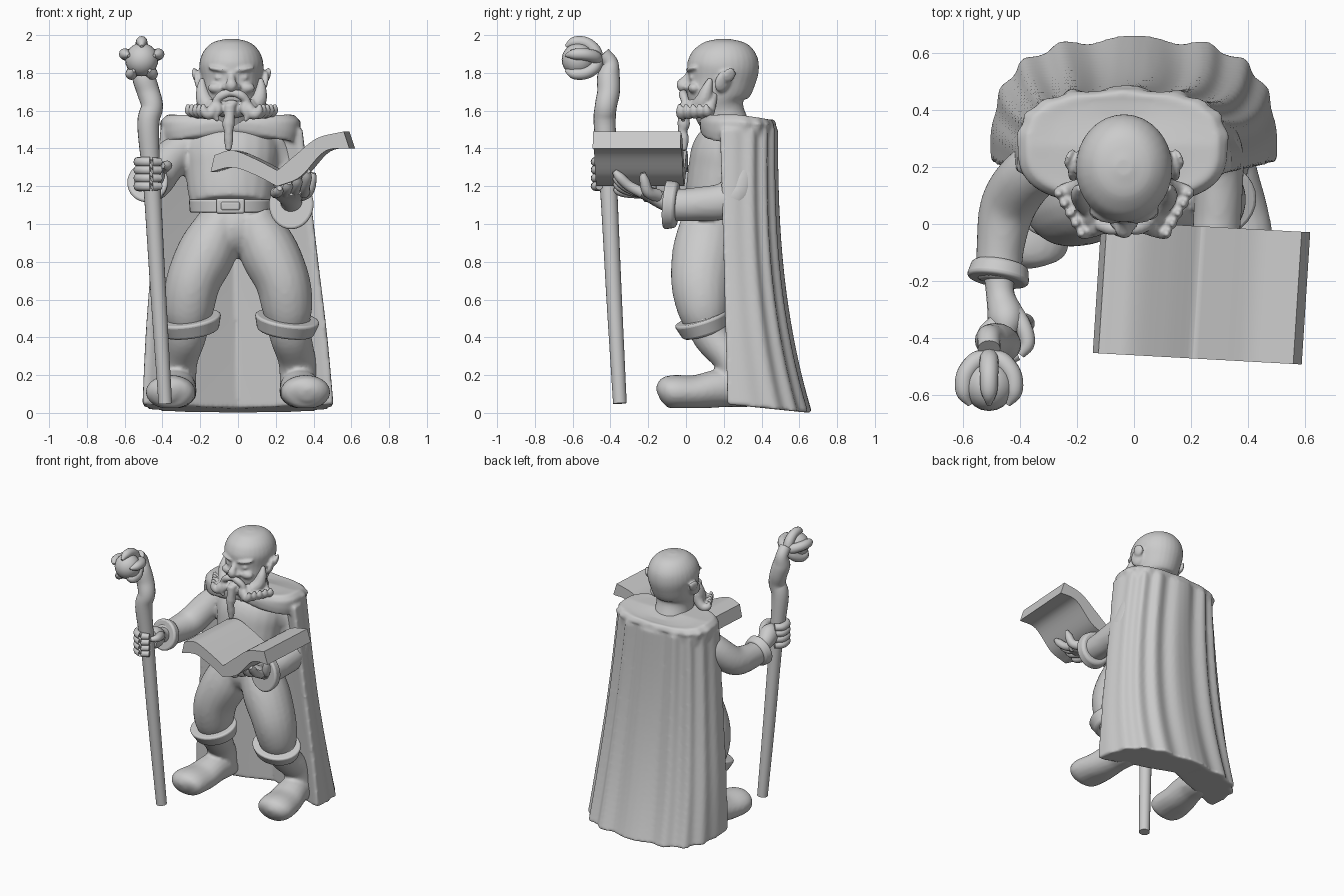
import bpy, bmesh, math
from mathutils import Vector, Matrix, Euler

cube = bpy.data.objects.get("Cube")
if cube:
    bpy.data.objects.remove(cube)

stone = bpy.data.materials.new("light grey")
stone.use_nodes = True
grey = (0.6, 0.6, 0.6, 1)
stone.diffuse_color = grey
stone.node_tree.nodes["Principled BSDF"].inputs["Base Color"].default_value = grey


def finish(name, bm, voxel=0, soften=4, bevel=0):
    """Turn a bmesh into an object; voxel fuses overlapping volumes."""
    bmesh.ops.recalc_face_normals(bm, faces=bm.faces)
    mesh = bpy.data.meshes.new(name)
    bm.to_mesh(mesh)
    bm.free()
    mesh.polygons.foreach_set("use_smooth", [True] * len(mesh.polygons))
    mesh.set_sharp_from_angle(angle=math.radians(50))
    mesh.materials.append(stone)
    obj = bpy.data.objects.new(name, mesh)
    bpy.context.collection.objects.link(obj)
    if voxel:
        fuse = obj.modifiers.new("fuse", "REMESH")
        fuse.mode, fuse.voxel_size, fuse.use_smooth_shade = "VOXEL", voxel, True
        relax = obj.modifiers.new("relax", "SMOOTH")
        relax.factor, relax.iterations = 0.5, soften
    if bevel:
        edge = obj.modifiers.new("bevel", "BEVEL")
        edge.width, edge.segments = bevel, 3


def spline(points, steps):
    """Catmull-Rom interpolation of point tuples."""
    pts = [Vector(p) for p in points]
    pts = [pts[0] * 2 - pts[1]] + pts + [pts[-1] * 2 - pts[-2]]
    out = []
    for a, b, c, d in zip(pts, pts[1:], pts[2:], pts[3:]):
        for k in range(steps):
            t = k / steps
            out.append((b * 2 + (c - a) * t + (a * 2 - b * 5 + c * 4 - d) * t ** 2
                        + (b * 3 - a - c * 3 + d) * t ** 3) / 2)
    return out + [pts[-2]]


def bridge(bm, rings):
    for low, high in zip(rings, rings[1:]):
        for i in range(len(low)):
            j = (i + 1) % len(low)
            bm.faces.new((low[i], low[j], high[j], high[i]))


def loft(bm, points, steps=5, sides=20):
    """Tube through (x, y, z, side radius, other radius) points."""
    path = spline(points, steps)
    rings = []
    for i, p in enumerate(path):
        centre = Vector(p[:3])
        ahead = Vector(path[min(i + 1, len(path) - 1)][:3])
        behind = Vector(path[max(i - 1, 0)][:3])
        t = (ahead - behind).normalized()
        u = Vector((1, 0, 0))
        u = (u - t * u.dot(t)).normalized()
        v = t.cross(u)
        ring = []
        for k in range(sides):
            a = math.tau * k / sides
            ring.append(bm.verts.new(centre + u * math.cos(a) * max(p[3], 0.003)
                                     + v * math.sin(a) * max(p[4], 0.003)))
        rings.append(ring)
    bridge(bm, rings)
    bm.faces.new(rings[0])
    bm.faces.new(rings[-1])


def rope(bm, points, radii, sides=12):
    """Round tube with one radius per point."""
    loft(bm, [(*p, r, r) for p, r in zip(points, radii)], sides=sides)


def ball(bm, loc, size, rot=(0, 0, 0)):
    m = Matrix.LocRotScale(Vector(loc), Euler(rot), Vector(size))
    bmesh.ops.create_uvsphere(bm, u_segments=20, v_segments=12, radius=1, matrix=m)


def flip(points, s):
    return [(p[0] * s, *p[1:]) for p in points]


# Body: torso, hips, trousers and sleeves fused into one skin
body = bmesh.new()
X = -0.04
loft(body, [(X, .14, 1.1, .21, .15), (X, .16, 1.16, .225, .165), (X, .19, 1.28, .24, .18),
            (X, .21, 1.38, .25, .18), (X, .24, 1.47, .23, .15), (X, .24, 1.54, .13, .12)])
ball(body, (-.03, .13, .98), (.2, .16, .16))
for s in (1, -1):
    loft(body, flip([(.08, .13, 1.03, .12, .15), (.16, .1, .86, .155, .17),
                     (.235, .08, .7, .145, .16), (.26, .09, .56, .135, .14),
                     (.26, .11, .46, .11, .11)], s))
loft(body, [(-.24, .25, 1.44, .09, .1), (-.36, .18, 1.34, .1, .1), (-.44, .07, 1.23, .1, .1),
            (-.47, -.08, 1.21, .085, .09), (-.475, -.2, 1.22, .08, .08)])
loft(body, [(.16, .27, 1.43, .09, .1), (.25, .3, 1.31, .09, .09), (.295, .25, 1.14, .09, .1),
            (.295, .06, 1.105, .085, .09), (.285, -.08, 1.1, .085, .085)])
finish("body", body, voxel=.014, soften=6)

# Belt and buckle
bm = bmesh.new()
loft(bm, [(X, .14, 1.06, .215, .168), (X, .14, 1.13, .22, .172)], steps=1, sides=40)
finish("belt", bm, bevel=.01)
for name, size, y in (("buckle", (.15, .03, .08), -.03), ("buckle_plate", (.1, .02, .045), -.043)):
    bm = bmesh.new()
    bmesh.ops.create_cube(bm, size=1, matrix=Matrix.LocRotScale(Vector((X, y, 1.095)), None, Vector(size)))
    finish(name, bm, bevel=.012)

# Boots with slanted shins, and turned-down cuffs
for side, s in (("left", 1), ("right", -1)):
    bm = bmesh.new()
    loft(bm, flip([(.265, .1, .5, .12, .11), (.28, .14, .4, .11, .1), (.31, .23, .29, .1, .09),
                   (.32, .27, .2, .1, .1), (.32, .27, .08, .1, .1)], s))
    loft(bm, flip([(.315, .38, .1, .03, .03), (.315, .34, .1, .09, .07), (.325, .2, .13, .105, .1),
                   (.345, .05, .11, .125, .09), (.36, -.07, .11, .13, .09),
                   (.365, -.12, .1, .1, .075), (.365, -.145, .09, .03, .03)], s))
    for v in bm.verts:
        v.co.z = max(v.co.z, .025)
    finish(side + "_boot", bm, voxel=.012)
    bm = bmesh.new()
    loft(bm, flip([(.25, .105, .425, .15, .125), (.262, .08, .505, .175, .15)], s), steps=1, sides=32)
    finish(side + "_boot_cuff", bm, bevel=.015)

# Sleeve cuffs
for name, ends in (("right_sleeve_cuff", [(-.47, -.14, 1.21, .1, .1), (-.48, -.2, 1.225, .112, .112)]),
                   ("left_sleeve_cuff", [(.29, -.045, 1.1, .11, .12), (.28, -.11, 1.105, .122, .135)])):
    bm = bmesh.new()
    loft(bm, ends, steps=1, sides=32)
    finish(name, bm, bevel=.015)


# Cape: folded back, wedge-shaped inside, fused with the shoulder mantle
def bulge(v, power):
    return math.copysign(abs(v) ** power, v)


bm = bmesh.new()
columns, rows, rings = 72, 28, []
widths = spline([(.505, 0), (.48, 0), (.445, 0), (.41, 0), (.375, 0)], 7)
for r in range(rows + 1):
    h = r / rows
    width, cx, front = widths[r][0], -.035 * h, .22 - .04 * h
    depth = .475 + .18 * (1 - h) ** 2.5 - front
    ring = []
    for inner in (0, 1):
        for i in range(columns + 1):
            t = math.pi * i / columns
            c, d = bulge(math.cos(t), .68), bulge(max(math.sin(t), 0), .68)
            fold = .013 * math.sin(17 * t + math.sin(3 * h)) * d
            x, y = (width + fold) * c, (depth + fold) * d
            if inner:
                c = -math.cos(t)
                x, y = (width - .03) * c, .2 * (1 - abs(c))
            z = .045 * max(0, 1 - y / depth)
            ring.append(bm.verts.new((cx + x, front + y, z + (1.5 - z) * h)))
    rings.append(ring)
bridge(bm, rings)
last = 2 * columns + 1
for ring in (rings[0], rings[-1]):
    for i in range(columns):
        bm.faces.new((ring[i], ring[i + 1], ring[last - i - 1], ring[last - i]))

rings = []
for rx, ry, z, ruffle in ((.1, .1, 1.575, 0), (.25, .16, 1.575, 0), (.335, .18, 1.58, .3), (.37, .2, 1.545, 1),
                          (.365, .205, 1.5, 1), (.35, .2, 1.45, 1), (.3, .17, 1.45, 0)):
    ring = []
    for i in range(96):
        a = math.tau * i / 96
        c, d = bulge(math.cos(a), .7), bulge(math.sin(a), .7)
        low = z < 1.51
        wave = 1 + .018 * ruffle * math.sin(17 * a) * (d > 0) - .07 * low * max(d, 0)
        drop = (.06 - .08 * abs(c)) * low * (ruffle > 0)
        back = .025 * max(d, 0) * (z > 1.54)
        ring.append(bm.verts.new((X + rx * c * wave, .275 + ry * d * wave, z + drop - back)))
    rings.append(ring)
bridge(bm, rings)
bm.faces.new(rings[0])
bm.faces.new(rings[-1])
finish("cape", bm, voxel=.011, soften=5)

# Head with nose, brows, eyes and ears
bm = bmesh.new()
H = -.035
loft(bm, [(H, .23, 1.48, .13, .12), (H, .18, 1.59, .125, .13), (H, .165, 1.67, .145, .155),
          (H, .185, 1.76, .158, .18), (H, .197, 1.84, .17, .19), (H, .2, 1.91, .15, .167),
          (H, .2, 1.96, .1, .11), (H, .2, 1.98, .03, .03)], sides=32)
rope(bm, [(H, .03, 1.81), (H, .0, 1.77), (H, -.02, 1.735), (H, .01, 1.71)], (.018, .02, .032, .025))
for s in (1, -1):
    ball(bm, (H + s * .03, .005, 1.725), (.02, .022, .018))
    ball(bm, (H + s * .068, .032, 1.82), (.06, .028, .014), (0, -s * .15, s * .35))
    ball(bm, (H + s * .075, .045, 1.72), (.05, .035, .03))
    ball(bm, (H + s * .062, .037, 1.775), (.028, .02, .014))
    ball(bm, (H + s * .17, .195, 1.755), (.02, .045, .06), (-.3, s * .25, s * .4))
    ball(bm, (H + s * .19, .23, 1.79), (.014, .035, .04), (-.3, s * .25, s * .4))
finish("head", bm, voxel=.009, soften=2)

# Beard: curled side locks, moustache and braided goatee
bm = bmesh.new()
for s in (1, -1):
    rope(bm, [(H + s * .155, .13, 1.77), (H + s * .155, .11, 1.71), (H + s * .14, .09, 1.65),
              (H + s * .11, .05, 1.61)], (.012, .032, .045, .04))
    for i in range(5):
        y, k = .13 - .035 * i, i / 4
        rope(bm, [(H + s * (.135 - .05 * k), y + .02, 1.69 - .05 * k), (H + s * (.155 - .06 * k), y, 1.63 - .02 * k),
                  (H + s * (.19 - .07 * k), y - .01, 1.59 - .01 * k), (H + s * (.225 - .08 * k), y - .02, 1.6),
                  (H + s * (.23 - .08 * k), y - .025, 1.635)], (.02, .03, .03, .024, .008))
    rope(bm, [(H, -.012, 1.695), (H + s * .045, -.015, 1.685), (H + s * .08, -.005, 1.65),
              (H + s * .07, -.01, 1.61), (H + s * .085, -.015, 1.575), (H + s * .07, -.015, 1.545)],
         (.018, .024, .022, .026, .02, .01))
ball(bm, (H, .04, 1.61), (.1, .05, .05))
ball(bm, (H, .0, 1.64), (.035, .025, .018))
rope(bm, [(H - .01, -.005, 1.63), (H - .01, -.015, 1.57), (H - .015, -.012, 1.53), (H - .015, -.018, 1.49),
          (H - .015, -.01, 1.45), (H - .015, -.01, 1.39)], (.035, .028, .034, .024, .026, .015))
finish("beard", bm, voxel=.008, soften=1)

# Staff
staff = [(-.385, -.35, .05), (-.42, -.38, .6), (-.455, -.41, 1.2), (-.475, -.43, 1.52), (-.455, -.425, 1.62),
         (-.475, -.41, 1.7), (-.5, -.41, 1.78), (-.51, -.4, 1.85), (-.51, -.44, 1.9)]
bm = bmesh.new()
rope(bm, staff, (.036, .041, .046, .058, .058, .06, .06, .042, .04), sides=20)
finish("staff", bm)

# Orb held by curling claws
orb = Vector((-.51, -.57, 1.87))
bm = bmesh.new()
ball(bm, orb, (.088, .088, .088))
finish("orb", bm)
bm = bmesh.new()
for k in range(5):
    phi = math.pi / 2 + math.tau * k / 5
    claw = []
    for theta in (.1, .6, 1.2, 1.8, 2.3):
        out = .095 * math.sin(theta)
        claw.append(orb + Vector((out * math.cos(phi), .1 * math.cos(theta), out * math.sin(phi))))
    rope(bm, claw, (.035, .034, .032, .028, .008))
finish("staff_claws", bm)

# Right hand gripping the staff
bm = bmesh.new()
loft(bm, [(-.475, -.16, 1.22, .055, .055), (-.47, -.25, 1.24, .05, .05),
          (-.45, -.33, 1.265, .065, .075), (-.45, -.38, 1.27, .05, .07)])
for i in range(4):
    z = 1.2 + .043 * i
    arc = [(-.458 + .07 * math.cos(a), -.41 + .07 * math.sin(a), z) for a in (2.0, 2.8, 3.7, 4.6, 5.5)]
    rope(bm, arc, (.026, .027, .026, .025, .02))
rope(bm, [(-.43, -.3, 1.27), (-.39, -.36, 1.3), (-.375, -.42, 1.31), (-.4, -.46, 1.31)], (.035, .03, .026, .016))
finish("right_hand", bm)

# Left hand spread below the book
bm = bmesh.new()
loft(bm, [(.285, -.06, 1.1, .06, .055), (.28, -.14, 1.13, .06, .045), (.27, -.21, 1.165, .09, .04),
          (.27, -.28, 1.18, .08, .03)])
for i in range(4):
    x = .2 + .05 * i
    lift = .03 * i
    rope(bm, [(x, -.23, 1.165), (x + .005, -.3, 1.165 + lift * .4), (x + .015, -.35, 1.175 + lift * .8),
              (x + .02, -.38, 1.19 + lift)], (.03, .027, .026, .014))
rope(bm, [(.32, -.15, 1.15), (.37, -.2, 1.17), (.39, -.22, 1.23), (.4, -.23, 1.27)], (.035, .03, .026, .014))
finish("left_hand", bm)

# Open book: curved page profile extruded in depth
top = spline([(-.095, 1.365), (0, 1.39), (.12, 1.345), (.235, 1.285)], 6)
top += spline([(.24, 1.285), (.34, 1.37), (.45, 1.455), (.59, 1.49)], 6)
bottom = spline([(-.115, 1.275), (0, 1.3), (.12, 1.26), (.235, 1.2)], 6)
bottom += spline([(.24, 1.2), (.36, 1.25), (.49, 1.385), (.62, 1.4)], 6)
bm = bmesh.new()
rings = [[bm.verts.new((p[0] + shift, y - .055 * p[0], p[1])) for p in top + bottom[::-1]]
         for shift, y in ((0, .005), (-.03, -.46))]
bridge(bm, rings)
n = len(top)
for ring in rings:
    for i in range(n - 1):
        bm.faces.new((ring[i], ring[i + 1], ring[2 * n - 2 - i], ring[2 * n - 1 - i]))
finish("book", bm)
